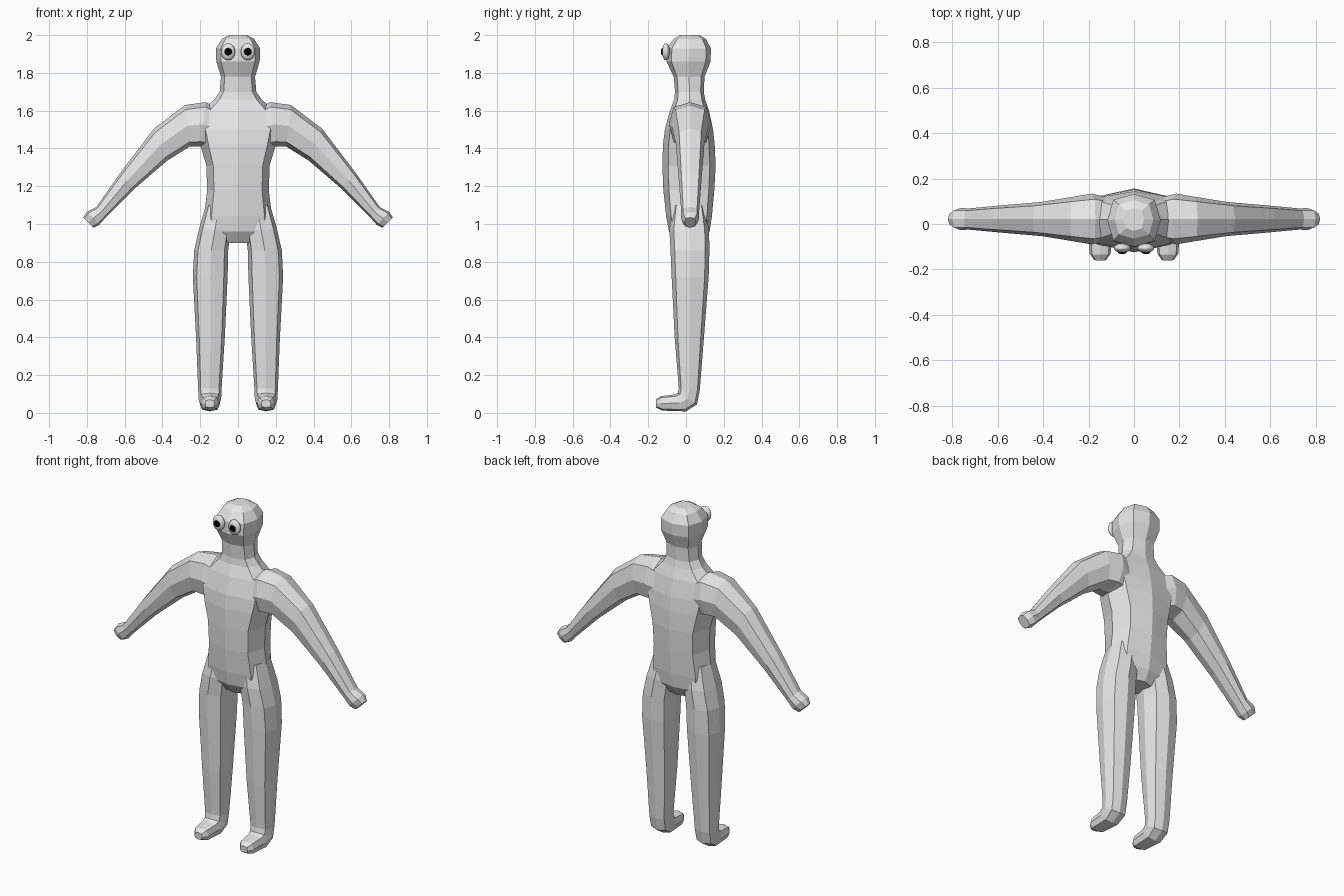
import bpy, bmesh, math
from mathutils import Vector

if "Cube" in bpy.data.objects:
    bpy.data.objects.remove(bpy.data.objects["Cube"])


def material(name, c):
    m = bpy.data.materials.new(name)
    m.diffuse_color = (c, c, c, 1)
    m.use_nodes = True
    m.node_tree.nodes["Principled BSDF"].inputs["Base Color"].default_value = m.diffuse_color
    return m


GREY = material("pale grey", 0.8)
BLACK = material("black", 0.0)


def loft(name, sections, mat, k=0.78):
    """Eight-sided skin; each section is (edge point, opposite point, half-width vector)."""
    bm = bmesh.new()
    rings = []
    for a, b, h in sections:
        a, b, h = Vector(a), Vector(b), Vector(h)
        c, r = (a + b) / 2, (a - b) / 2
        rings.append([bm.verts.new(c + r * u + h * v) for u, v in
                      ((1, 0), (k, k), (0, 1), (-k, k), (-1, 0), (-k, -k), (0, -1), (k, -k))])
    for p, q in zip(rings, rings[1:]):
        for i in range(8):
            j = (i + 1) % 8
            bm.faces.new((p[i], p[j], q[j], q[i]))
    bm.faces.new(rings[0])
    bm.faces.new(rings[-1])
    bmesh.ops.recalc_face_normals(bm, faces=bm.faces)
    me = bpy.data.meshes.new(name)
    bm.to_mesh(me)
    bm.free()
    me.materials.append(mat)
    ob = bpy.data.objects.new(name, me)
    bpy.context.collection.objects.link(ob)
    return ob


# Trunk and head: height, half width, front y, back y
trunk = [(0.90, 0.07, -0.05, 0.09), (0.96, 0.175, -0.09, 0.125),
         (1.04, 0.18, -0.105, 0.137), (1.18, 0.163, -0.12, 0.15),
         (1.31, 0.168, -0.125, 0.157), (1.42, 0.20, -0.122, 0.152),
         (1.50, 0.22, -0.112, 0.143), (1.60, 0.19, -0.085, 0.122),
         (1.66, 0.125, -0.062, 0.102), (1.70, 0.097, -0.058, 0.094),
         (1.78, 0.09, -0.065, 0.098), (1.86, 0.115, -0.103, 0.130),
         (1.93, 0.117, -0.100, 0.132), (1.98, 0.085, -0.065, 0.105),
         (2.00, 0.045, -0.03, 0.07)]
body = loft("body", [((0, f, z), (0, b, z), (w, 0, 0)) for z, w, f, b in trunk], GREY)

# Legs and feet: centre x, half width, front (y, z), back (y, z)
leg = [(0.10, 0.07, (-0.07, 1.10), (0.10, 1.10)),
       (0.122, 0.085, (-0.088, 0.97), (0.122, 0.97)),
       (0.142, 0.09, (-0.082, 0.86), (0.124, 0.86)),
       (0.147, 0.092, (-0.076, 0.72), (0.120, 0.72)),
       (0.146, 0.076, (-0.06, 0.40), (0.095, 0.40)),
       (0.149, 0.062, (-0.038, 0.13), (0.073, 0.12)),
       (0.149, 0.060, (-0.043, 0.105), (0.058, 0.045)),
       (0.149, 0.054, (-0.065, 0.097), (0.00, 0.008)),
       (0.149, 0.046, (-0.135, 0.088), (-0.125, 0.012)),
       (0.149, 0.026, (-0.16, 0.07), (-0.158, 0.028))]

# Arms and hands: top (x, z), bottom (x, z), half depth
arm = [((0.08, 1.60), (0.12, 1.40), 0.09),
       ((0.17, 1.645), (0.20, 1.41), 0.112),
       ((0.28, 1.63), (0.255, 1.41), 0.098),
       ((0.445, 1.505), (0.375, 1.335), 0.075),
       ((0.62, 1.275), (0.55, 1.185), 0.06),
       ((0.75, 1.09), (0.70, 1.035), 0.047),
       ((0.80, 1.065), (0.735, 0.995), 0.048),
       ((0.82, 1.035), (0.765, 0.98), 0.03)]

limbs = []
for s, side in ((-1, "right"), (1, "left")):
    limbs.append(loft(side + "_leg", [((s * x, *f), (s * x, *b), (w, 0, 0))
                                      for x, w, f, b in leg], GREY))
    limbs.append(loft(side + "_arm", [((s * t[0], 0.022, t[1]), (s * u[0], 0.022, u[1]), (0, d, 0))
                                      for t, u, d in arm], GREY))

# Fuse the limbs into one continuous skin
bpy.context.view_layer.objects.active = body
for limb in limbs:
    mod = body.modifiers.new("fuse", 'BOOLEAN')
    mod.operation, mod.solver, mod.object = 'UNION', 'EXACT', limb
    bpy.ops.object.modifier_apply(modifier=mod.name)
    bpy.data.objects.remove(limb)


def ball(name, loc, scale, mat):
    bpy.ops.mesh.primitive_uv_sphere_add(segments=24, ring_count=14, radius=1,
                                         location=loc, rotation=(math.pi / 2, 0, 0))
    ob = bpy.context.object
    ob.name = name
    ob.scale = scale
    ob.data.materials.append(mat)
    bpy.ops.object.shade_smooth()


# Bulging eyes with black pupils
for s, side in ((-1, "right"), (1, "left")):
    ball(side + "_eye", (s * 0.052, -0.106, 1.912), (0.037, 0.045, 0.021), GREY)
    ball(side + "_pupil", (s * 0.052, -0.122, 1.912), (0.02, 0.02, 0.011), BLACK)
